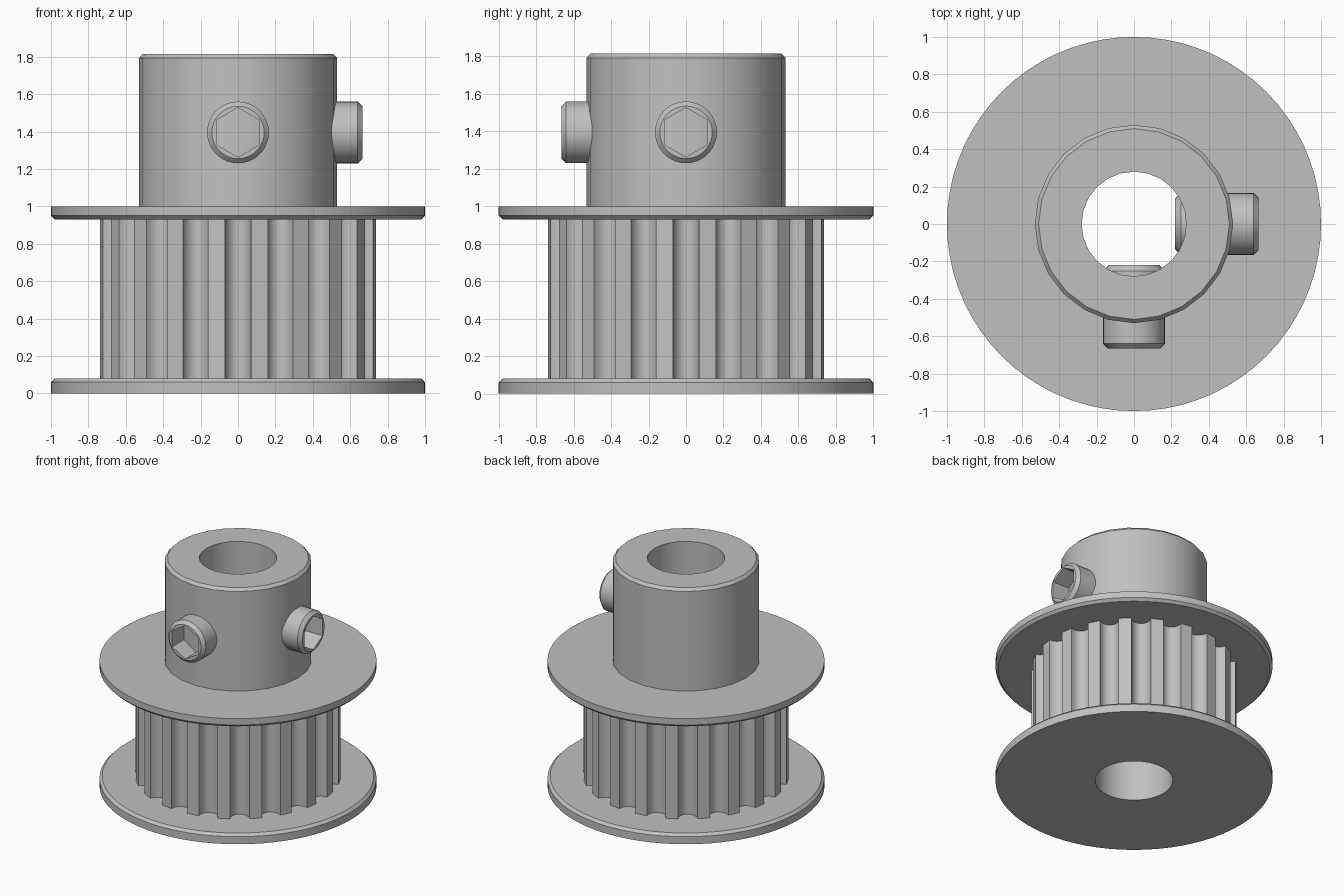
import bpy, bmesh
from math import sin, cos, pi, tau, radians
from mathutils import Matrix

if "Cube" in bpy.data.objects:
    bpy.data.objects.remove(bpy.data.objects["Cube"])

steel = bpy.data.materials.new("grey_metal")
steel.use_nodes = True
GREY = (0.53, 0.53, 0.53, 1)
steel.diffuse_color = GREY
steel.node_tree.nodes["Principled BSDF"].inputs["Base Color"].default_value = GREY

BORE = 0.28


def circle(r, z, n):
    return [(r * cos(tau * i / n), r * sin(tau * i / n), z) for i in range(n)]


def loft(name, loops, ring=False, matrix=None):
    """Skin equal-length loops; a ring joins last to first, otherwise the ends are capped."""
    bm = bmesh.new()
    rows = [[bm.verts.new(p) for p in loop] for loop in loops]
    n = len(rows[0])
    pairs = list(zip(rows, rows[1:])) + ([(rows[-1], rows[0])] if ring else [])
    for a, b in pairs:
        for i in range(n):
            j = (i + 1) % n
            bm.faces.new((a[i], a[j], b[j], b[i]))
    if not ring:
        bm.faces.new(rows[0])
        bm.faces.new(rows[-1])
    bmesh.ops.recalc_face_normals(bm, faces=bm.faces)
    if matrix:
        bm.transform(matrix)
    mesh = bpy.data.meshes.new(name)
    bm.to_mesh(mesh)
    bm.free()
    mesh.materials.append(steel)
    obj = bpy.data.objects.new(name, mesh)
    bpy.context.collection.objects.link(obj)
    bpy.ops.object.select_all(action='DESELECT')
    obj.select_set(True)
    bpy.context.view_layer.objects.active = obj
    bpy.ops.object.shade_smooth_by_angle(angle=radians(28))
    return obj


def bored(name, profile, n):
    """Turned part with the shaft bore through it; profile runs bottom to top."""
    full = [(BORE, profile[0][1])] + profile + [(BORE, profile[-1][1])]
    return loft(name, [circle(r, z, n) for r, z in full], ring=True)


# Flanges and hub
bored("bottom_flange", [(1, 0), (1, 0.06), (0.98, 0.08)], 72)
bored("top_flange", [(0.98, 0.93), (1, 0.95), (1, 1)], 72)
bored("hub", [(0.53, 1), (0.53, 1.793), (0.51, 1.815)], 24)

# Toothed belt drum: round grooves between narrow lands
TEETH, DRUM_R, GROOVE_R, STEPS = 20, 0.74, 0.07, 8
outline = []
for t in range(TEETH):
    a = tau * t / TEETH
    for s in range(STEPS + 1):
        u = pi * s / STEPS
        x = DRUM_R - 0.003 - 0.08 * sin(u)
        y = -GROOVE_R * cos(u)
        outline.append((x * cos(a) - y * sin(a), x * sin(a) + y * cos(a)))
bore_edge = circle(BORE, 0, len(outline))
loft("toothed_drum", [
    [(x, y, 0.08) for x, y, _ in bore_edge],
    [(x, y, 0.08) for x, y in outline],
    [(x, y, 0.93) for x, y in outline],
    [(x, y, 0.93) for x, y, _ in bore_edge]], ring=True)


# Set screws with hexagon sockets
def hexagon(r, z, n):
    pts = []
    for i in range(n):
        a = tau * i / n
        k = r * cos(pi / 6) / cos(a % (pi / 3) - pi / 6)
        pts.append((k * cos(a), k * sin(a), z))
    return pts


def set_screw(name, turn):
    n = 36
    loops = [circle(r, z, n) for r, z in
             ((0.135, 0.22), (0.165, 0.25), (0.165, 0.64), (0.14, 0.665))]
    loops += [hexagon(0.132, z, n) for z in (0.665, 0.47)]
    # local z points outwards along +x, local x points up so a socket corner is on top
    aim = Matrix(((0, 0, 1, 0), (0, 1, 0, 0), (1, 0, 0, 1.395), (0, 0, 0, 1)))
    loft(name, loops, matrix=Matrix.Rotation(turn, 4, 'Z') @ aim)


set_screw("left_set_screw", 0)
set_screw("front_set_screw", -pi / 2)
